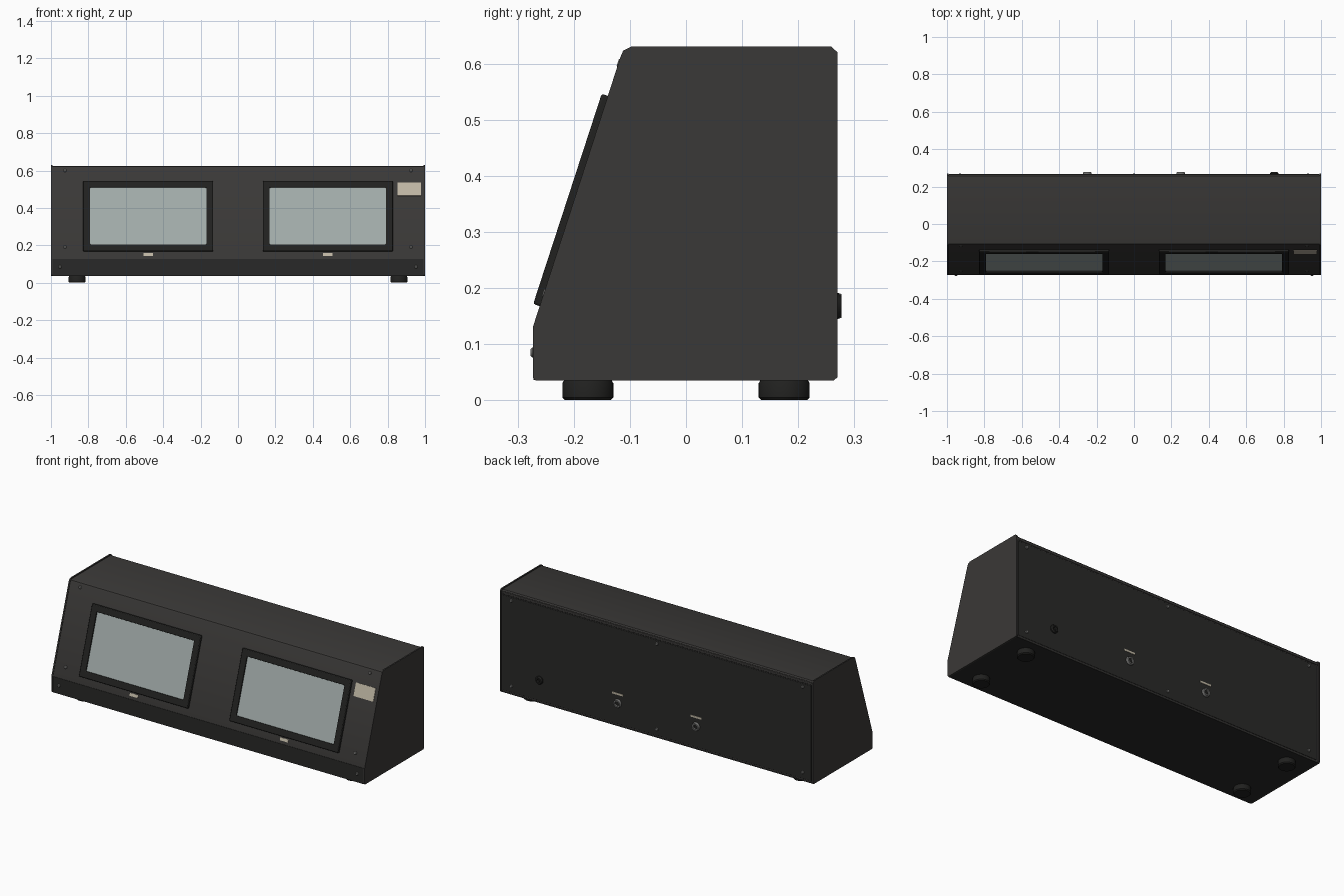
import bpy, bmesh
from math import atan2, pi, cos, sin
from mathutils import Matrix, Vector

if "Cube" in bpy.data.objects:
    bpy.data.objects.remove(bpy.data.objects["Cube"])


def material(name, r, g, b):
    m = bpy.data.materials.new(name)
    m.diffuse_color = (r, g, b, 1)
    m.use_nodes = True
    m.node_tree.nodes["Principled BSDF"].inputs["Base Color"].default_value = m.diffuse_color
    return m


CASE = material("case_grey", 0.042, 0.040, 0.038)
DARK = material("dark_grey", 0.022, 0.022, 0.021)
RUBBER = material("rubber", 0.015, 0.015, 0.014)
GLASS = material("glass", 0.36, 0.41, 0.40)
CREAM = material("cream_label", 0.52, 0.47, 0.37)
METAL = material("metal", 0.16, 0.16, 0.155)

# Frames: local x right, local -y outward, local z up
TILT = atan2(0.158, 0.485)
SLOPE = Matrix.Translation((0, -0.270, 0.13)) @ Matrix.Rotation(-TILT, 4, 'X')
FRONT = Matrix.Translation((0, -0.272, 0))
BACK = Matrix.Translation((0, 0.264, 0)) @ Matrix.Rotation(pi, 4, 'Z')


def slope_v(z):
    return (z - 0.13) / cos(TILT)


def finish(name, bm, mat, matrix=Matrix(), bevel=0.0, segments=2):
    bmesh.ops.recalc_face_normals(bm, faces=bm.faces)
    me = bpy.data.meshes.new(name)
    bm.to_mesh(me)
    bm.free()
    me.materials.append(mat)
    ob = bpy.data.objects.new(name, me)
    bpy.context.collection.objects.link(ob)
    ob.matrix_world = matrix
    if bevel:
        mod = ob.modifiers.new("bevel", 'BEVEL')
        mod.width, mod.segments, mod.limit_method = bevel, segments, 'ANGLE'
    bpy.ops.object.select_all(action='DESELECT')
    ob.select_set(True)
    bpy.context.view_layer.objects.active = ob
    bpy.ops.object.shade_smooth_by_angle(angle=0.6)
    return ob


def box(name, lo, hi, mat, matrix=Matrix(), bevel=0.0):
    lo, hi = Vector(lo), Vector(hi)
    bm = bmesh.new()
    bmesh.ops.create_cube(bm, size=1)
    bmesh.ops.scale(bm, vec=hi - lo, verts=bm.verts)
    bmesh.ops.translate(bm, vec=(lo + hi) / 2, verts=bm.verts)
    return finish(name, bm, mat, matrix, bevel)


def prism(name, profile, x0, x1, mat, bevel=0.0):
    bm = bmesh.new()
    face = bm.faces.new([bm.verts.new((x0, y, z)) for y, z in profile])
    ext = bmesh.ops.extrude_face_region(bm, geom=[face])
    verts = [v for v in ext["geom"] if isinstance(v, bmesh.types.BMVert)]
    bmesh.ops.translate(bm, vec=(x1 - x0, 0, 0), verts=verts)
    return finish(name, bm, mat, bevel=bevel)


def lathe(name, profile, at, matrix, mat, sides=24):
    """Spin (radius, outward) points around the local outward axis."""
    bm = bmesh.new()
    verts = [bm.verts.new((r, -h, 0)) for r, h in profile]
    edges = [bm.edges.new(p) for p in zip(verts, verts[1:])]
    bmesh.ops.spin(bm, geom=verts + edges, axis=(0, 1, 0), cent=(0, 0, 0),
                   angle=2 * pi, steps=sides)
    bmesh.ops.remove_doubles(bm, verts=bm.verts, dist=1e-5)
    return finish(name, bm, mat, matrix @ Matrix.Translation(at))


def ring_frame(name, cx, cz, outer, inner, n0, n1, mat, matrix, bevel):
    bm = bmesh.new()
    loops = []
    for (w, h), n in ((outer, n0), (outer, n1), (inner, n1), (inner, n0)):
        loops.append([bm.verts.new((cx + sx * w / 2, -n, cz + sz * h / 2))
                      for sx, sz in ((-1, -1), (1, -1), (1, 1), (-1, 1))])
    for a, b in zip(loops, loops[1:] + loops[:1]):
        for i in range(4):
            j = (i + 1) % 4
            bm.faces.new((a[i], a[j], b[j], b[i]))
    return finish(name, bm, mat, matrix, bevel)


# Casing between the two end plates
body = [(-0.270, 0.040), (-0.270, 0.130), (-0.1130, 0.612), (-0.108, 0.621),
        (-0.098, 0.625), (0.256, 0.625), (0.262, 0.619), (0.262, 0.040)]
prism("case_body", body, -0.993, 0.993, CASE)

# End plates, slightly proud of the casing
plate = [(-0.268, 0.035), (-0.273, 0.040), (-0.273, 0.130), (-0.117, 0.611),
         (-0.112, 0.623), (-0.098, 0.630), (0.259, 0.630), (0.270, 0.620),
         (0.270, 0.041), (0.263, 0.035)]
for side, x in (("left", -1), ("right", 1)):
    prism(side + "_end_plate", plate, x, x * 0.992, CASE)

# Lower front strip, back panel, top lip and floor
box("lower_front_strip", (-0.992, -0.272, 0.036), (0.992, -0.262, 0.127), DARK)
box("back_panel", (-0.985, 0.255, 0.048), (0.985, 0.264, 0.598), DARK, bevel=0.002)
box("back_top_lip", (-0.992, 0.255, 0.603), (0.992, 0.266, 0.618), CASE, bevel=0.003)
box("floor_panel", (-0.992, -0.268, 0.035), (0.992, 0.263, 0.042), DARK)

# Two framed windows on the sloping front, each with a small tag below
for side, cx in (("left", -0.48), ("right", 0.48)):
    cv = slope_v(0.354)
    ring_frame(side + "_window_frame", cx, cv, (0.695, 0.394), (0.622, 0.320),
               -0.003, 0.015, RUBBER, SLOPE, 0.004)
    box(side + "_window_glass", (cx - 0.312, -0.006, cv - 0.161),
        (cx + 0.312, 0.002, cv + 0.161), GLASS, SLOPE)
    tv = slope_v(0.151)
    box(side + "_window_tag", (cx - 0.026, -0.002, tv - 0.008),
        (cx + 0.026, 0.002, tv + 0.008), CREAM, SLOPE)

# Blank plate at the upper right
box("blank_plate", (0.852, -0.003, slope_v(0.465)), (0.978, 0.002, slope_v(0.535)),
    CREAM, SLOPE)

# Screws
SCREW = [(0.009, -0.002), (0.009, 0.002), (0.006, 0.005), (0, 0.005)]
for x in (-0.925, 0.925):
    for z in (0.19, 0.60):
        lathe("slope_screw", SCREW, (x, 0, slope_v(z)), SLOPE, METAL, 12)
for x in (-0.952, 0.952):
    lathe("strip_screw", SCREW, (x, 0, 0.085), FRONT, METAL, 12)
for x in (-0.93, 0, 0.93):
    for z in (0.085, 0.578):
        lathe("back_screw", SCREW, (x, 0, z), BACK, METAL, 12)

# Back sockets with tags, and the cable grommet
SOCKET = [(0.024, -0.002), (0.024, 0.005), (0.021, 0.013), (0.013, 0.013), (0.012, 0.002)]
for x in (-0.25, 0.25):
    lathe("socket_ring", SOCKET, (x, 0, 0.168), BACK, METAL)
    lathe("socket_core", [(0.013, 0), (0.013, 0.004), (0, 0.004)], (x, 0, 0.168), BACK, RUBBER)
    box("socket_tag", (x - 0.035, -0.002, 0.216), (x + 0.035, 0.002, 0.227), CREAM, BACK)
GROMMET = [(0.023, -0.002), (0.023, 0.006), (0.018, 0.013), (0.010, 0.013),
           (0.008, 0.003), (0, 0.003)]
lathe("cable_grommet", GROMMET, (-0.75, 0, 0.168), BACK, RUBBER)

# Rubber feet
FOOT = [(0, 0), (0.041, 0), (0.0455, 0.005), (0.0455, 0.030), (0.042, 0.036), (0, 0.036)]
UP = Matrix.Rotation(-pi / 2, 4, 'X')
for x in (-0.86, 0.86):
    for y in (-0.175, 0.175):
        lathe("rubber_foot", FOOT, (0, 0, 0), Matrix.Translation((x, y, 0)) @ UP, RUBBER, 32)
